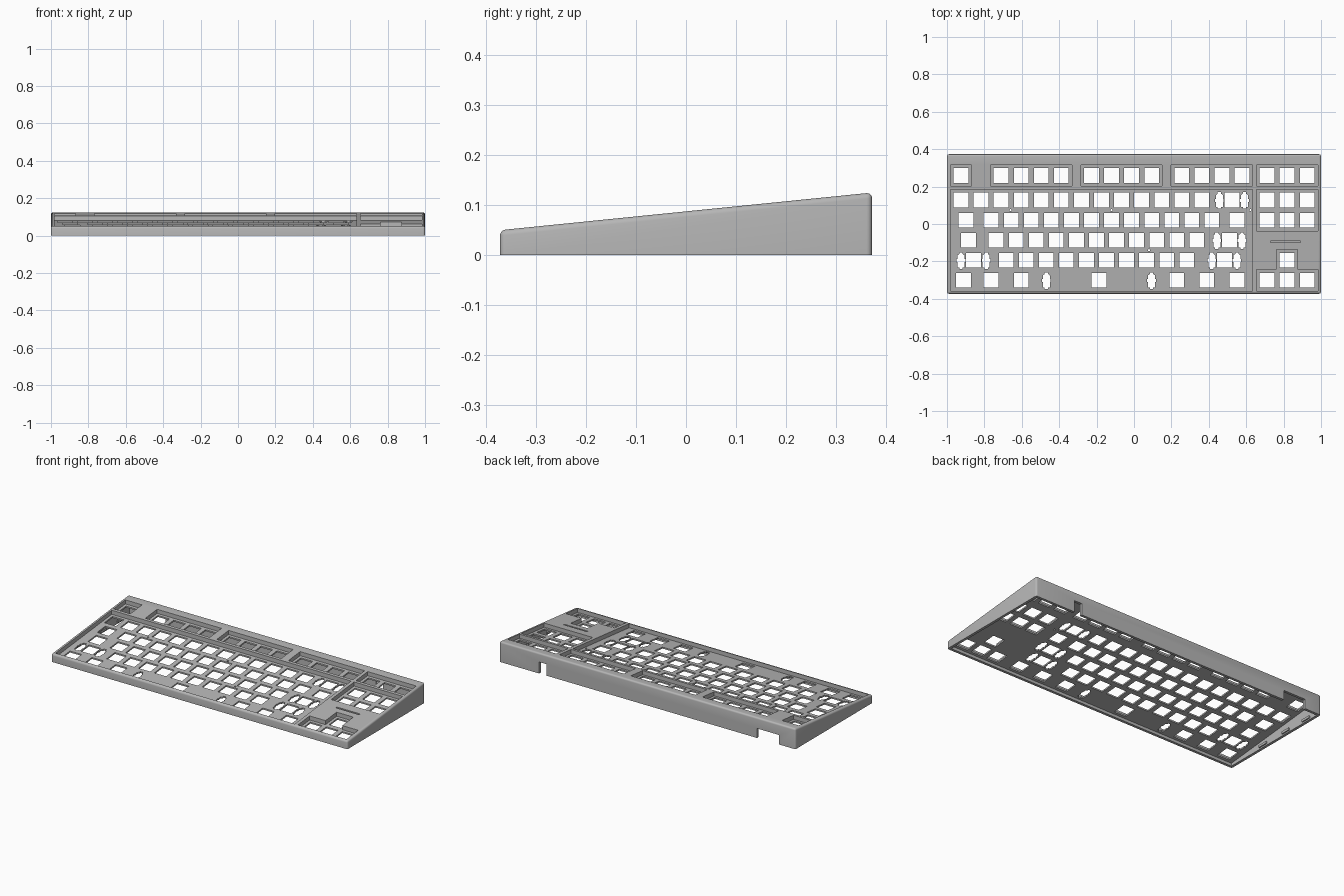
import bpy, bmesh
from math import cos, sin, tau

if "Cube" in bpy.data.objects:
    bpy.data.objects.remove(bpy.data.objects["Cube"], do_unlink=True)

U = 0.1073                      # key pitch
X0 = -0.925                     # centre of the first column
ROWS = [0.259, 0.128, 0.020, -0.087, -0.194, -0.301]
HOLE = 0.0395                   # half of a switch hole
W, D = 1.0, 0.373               # half width and half depth
WELL, PLATE = 0.025, 0.034      # depth of plate top and underside below the rim


def top(y):
    return 0.0873 + 0.101 * y


def col(k):
    return X0 + k * U


def rect(x0, x1, y0, y1):
    return [(x0, y0), (x1, y0), (x1, y1), (x0, y1)]


def prism(bm, outline, low, high):
    """Closed prism whose ends are heights given as functions of y."""
    n = len(outline)
    a = [bm.verts.new((x, y, low(y))) for x, y in outline]
    b = [bm.verts.new((x, y, high(y))) for x, y in outline]
    bm.faces.new(a[::-1])
    bm.faces.new(b)
    for i in range(n):
        j = (i + 1) % n
        bm.faces.new((a[i], a[j], b[j], b[i]))


def make(name, bm):
    bmesh.ops.recalc_face_normals(bm, faces=bm.faces)
    mesh = bpy.data.meshes.new(name)
    bm.to_mesh(mesh)
    bm.free()
    ob = bpy.data.objects.new(name, mesh)
    bpy.context.collection.objects.link(ob)
    return ob


def cut(target, bm):
    cutter = make("cutter", bm)
    cutter.hide_render = True
    mod = target.modifiers.new("cut", 'BOOLEAN')
    mod.operation, mod.solver, mod.object = 'DIFFERENCE', 'EXACT', cutter
    bpy.context.view_layer.objects.active = target
    bpy.ops.object.modifier_apply(modifier=mod.name)
    bpy.data.objects.remove(cutter, do_unlink=True)


grey = bpy.data.materials.new("case grey")
grey.use_nodes = True
colour = (0.47, 0.47, 0.47, 1)
grey.diffuse_color = colour
grey.node_tree.nodes["Principled BSDF"].inputs["Base Color"].default_value = colour

# Wedge body with rounded upper edges and corners
bm = bmesh.new()
prism(bm, rect(-W, W, -D, D), lambda y: 0, top)
edges = [e for e in bm.edges if max(v.co.z for v in e.verts) > 0.01]
bmesh.ops.bevel(bm, geom=edges, offset=0.011, segments=4, profile=0.5, affect='EDGES')
case = make("keyboard_case", bm)
case.data.materials.append(grey)

# Hollow underside
bm = bmesh.new()
wall = 0.016
prism(bm, rect(wall - W, W - wall, wall - D, D - wall),
      lambda y: -0.02, lambda y: top(y) - PLATE)
cut(case, bm)

# Key wells: first column, last column, first row, last row
bm = bmesh.new()
m = U / 2 + 0.003


def above(y):
    return top(y) + 0.05


def well_floor(y):
    return top(y) - WELL


for k0, k1, r0, r1 in [(0, 0, 0, 0), (2, 5, 0, 0), (6.5, 9.5, 0, 0), (11, 14, 0, 0),
                       (15.25, 17.25, 0, 0), (0, 14, 1, 5), (15.25, 17.25, 1, 2)]:
    prism(bm, rect(col(k0) - m, col(k1) + m, ROWS[r1] - m, ROWS[r0] + m),
          well_floor, above)

# Stepped arrow well
xl, xr, xa, xb = col(15.25) - m, col(17.25) + m, col(16.25) - m, col(16.25) + m
yb, ym, yt = ROWS[5] - m, ROWS[5] + m, ROWS[4] + m
prism(bm, [(xl, yb), (xr, yb), (xr, ym), (xb, ym), (xb, yt), (xa, yt), (xa, ym), (xl, ym)],
      well_floor, above)

# Narrow indicator groove
prism(bm, rect(0.73, 0.89, -0.1, -0.09), lambda y: top(y) - 0.012, above)
cut(case, bm)

# Switch holes by row, as columns in key units
nav = [15.25, 16.25, 17.25]
switches = [
    [0, 2, 3, 4, 5, 6.5, 7.5, 8.5, 9.5, 11, 12, 13, 14] + nav,
    list(range(13)) + [13.5] + nav,
    [0.25] + [1.5 + i for i in range(12)] + [13.75] + nav,
    [0.375] + [1.75 + i for i in range(11)] + [13.375],
    [0.625] + [2.25 + i for i in range(10)] + [13.125, 16.25],
    [0.125, 1.5, 3, 6.875, 10.75, 12.25, 13.75] + nav,
]
bm = bmesh.new()


def below(y):
    return top(y) - 0.06


for y, ks in zip(ROWS, switches):
    for k in ks:
        prism(bm, rect(col(k) - HOLE, col(k) + HOLE, y - HOLE, y + HOLE), below, above)

# Stabiliser holes: row, key centre, spread in key units
half = [(0.009, -0.046), (0.009, -0.038), (0.019, -0.038), (0.019, -0.01),
        (0.023, -0.01), (0.023, 0.006), (0.019, 0.006), (0.019, 0.026),
        (0.009, 0.034), (0.009, 0.042)]
shape = half + [(-x, y) for x, y in reversed(half)]
for r, k, spread in [(1, 13.5, 0.625), (3, 13.375, 0.625), (4, 0.625, 0.625),
                     (4, 13.125, 0.625), (5, 6.875, 2.62)]:
    for s in (-1, 1):
        cx = col(k + s * spread)
        prism(bm, [(cx + x, ROWS[r] + y) for x, y in shape], below, above)

# Small screw holes in the plate
for x, y in [(-0.66, 0.074), (-0.12, 0.074), (0.622, 0.074), (0.08, -0.14)]:
    prism(bm, [(x + 0.006 * cos(tau * i / 8), y + 0.006 * sin(tau * i / 8))
               for i in range(8)], below, above)
cut(case, bm)

# Cable and socket notches in the back wall
bm = bmesh.new()
for x0, x1, h in [(0.68, 0.73, 0.07), (-0.89, -0.74, 0.058)]:
    prism(bm, rect(x0, x1, D - 0.03, D + 0.03), lambda y: -0.02, lambda y: h)
cut(case, bm)

# Snap tabs inside the side walls
bm = bmesh.new()
for s in (-1, 1):
    for y in (-0.09, 0.1, 0.27):
        xs = sorted((s * (W - wall + 0.003), s * (W - wall - 0.007)))
        prism(bm, rect(*xs, y - 0.03, y + 0.03), lambda v: 0.008, lambda v: 0.022)
tabs = make("snap_tabs", bm)
tabs.data.materials.append(grey)

# Soft rounded edges, crisp cut-outs
bpy.ops.object.select_all(action='DESELECT')
case.select_set(True)
bpy.context.view_layer.objects.active = case
bpy.ops.object.shade_smooth_by_angle(angle=0.6)
